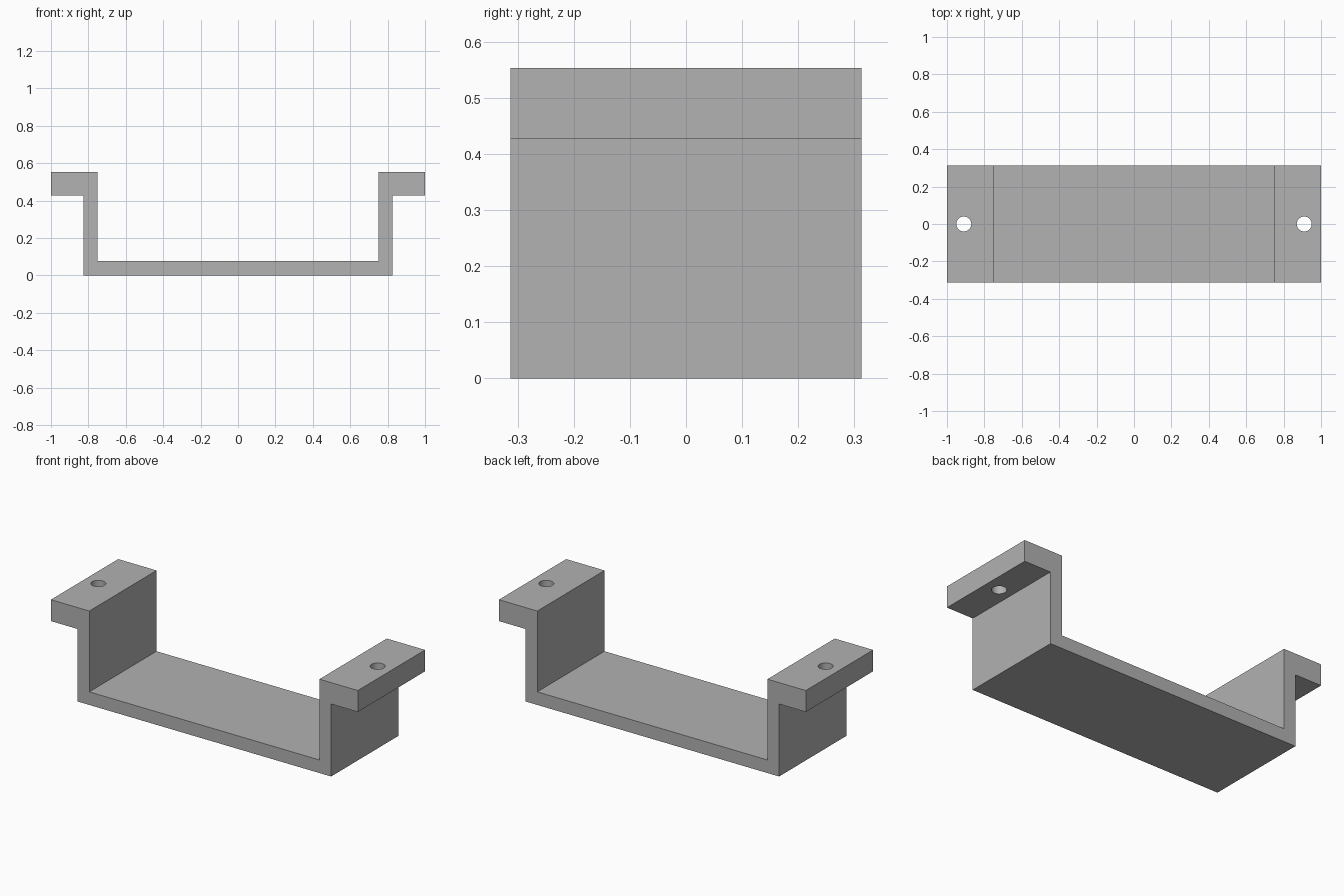
import bpy
import bmesh

if "Cube" in bpy.data.objects:
    bpy.data.objects.remove(bpy.data.objects["Cube"], do_unlink=True)

HALF_DEPTH = 0.313
WALL_IN, WALL_OUT = 0.75, 0.826
BASE_TOP, FLANGE_BOTTOM, TOP = 0.077, 0.427, 0.553
HOLE_X, HOLE_RADIUS = 0.91, 0.04

# Plain grey finish
grey = bpy.data.materials.new("grey")
grey.use_nodes = True
color = (0.445, 0.445, 0.445, 1)
grey.diffuse_color = color
grey.node_tree.nodes["Principled BSDF"].inputs["Base Color"].default_value = color

# Bracket: half profile mirrored into a closed outline, then extruded in depth
half = [(WALL_OUT, 0), (WALL_OUT, FLANGE_BOTTOM), (1, FLANGE_BOTTOM),
        (1, TOP), (WALL_IN, TOP), (WALL_IN, BASE_TOP)]
outline = half + [(-x, z) for x, z in reversed(half)]
bm = bmesh.new()
face = bm.faces.new([bm.verts.new((x, -HALF_DEPTH, z)) for x, z in outline])
extruded = bmesh.ops.extrude_face_region(bm, geom=[face])["geom"]
bmesh.ops.translate(bm, vec=(0, 2 * HALF_DEPTH, 0),
                    verts=[v for v in extruded if isinstance(v, bmesh.types.BMVert)])
bmesh.ops.recalc_face_normals(bm, faces=bm.faces)
mesh = bpy.data.meshes.new("mounting_bracket")
bm.to_mesh(mesh)
bm.free()
mesh.materials.append(grey)
bracket = bpy.data.objects.new("mounting_bracket", mesh)
bpy.context.collection.objects.link(bracket)

# Screw holes through both flanges
for side in (-1, 1):
    bpy.ops.mesh.primitive_cylinder_add(
        vertices=48, radius=HOLE_RADIUS, depth=0.3,
        location=(side * HOLE_X, 0, (FLANGE_BOTTOM + TOP) / 2))
    cutter = bpy.context.object
    cutter.name = "screw_hole_cutter"
    cutter.hide_render = True
    cutter.data.materials.append(grey)
    cut = bracket.modifiers.new("screw_hole", "BOOLEAN")
    cut.operation = "DIFFERENCE"
    cut.solver = "EXACT"
    cut.object = cutter
    bpy.context.view_layer.objects.active = bracket
    bpy.ops.object.modifier_apply(modifier=cut.name)
    bpy.data.objects.remove(cutter, do_unlink=True)

# Smooth hole walls, sharp bracket edges
bpy.ops.object.select_all(action="DESELECT")
bracket.select_set(True)
bpy.context.view_layer.objects.active = bracket
bpy.ops.object.shade_smooth_by_angle()
